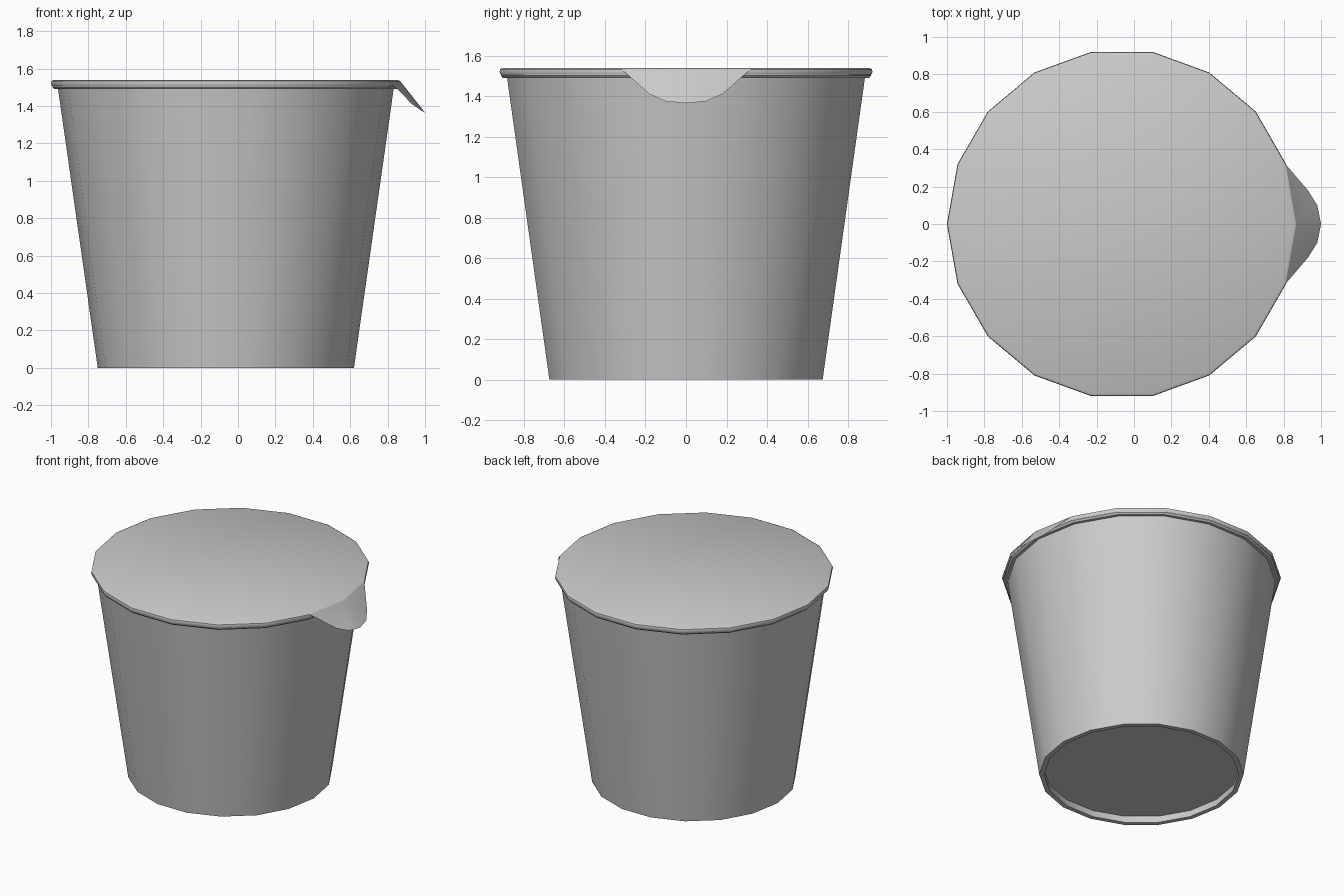
import bpy, bmesh
from math import cos, sin, tau, radians

if "Cube" in bpy.data.objects:
    bpy.data.objects.remove(bpy.data.objects["Cube"])

SIDES = 18
CX = -0.065  # cup axis; the pull tab takes up the rest of the width


def lathe(bm, profile):
    """Spin (radius, z) points round the cup axis; a zero radius is a cap."""
    rings = []
    for r, z in profile:
        if r == 0:
            rings.append(None)
            continue
        rings.append([bm.verts.new((CX + r * cos(tau * i / SIDES),
                                    r * sin(tau * i / SIDES), z))
                      for i in range(SIDES)])
    for a, b in zip(rings, rings[1:]):
        if a is None or b is None:
            bm.faces.new(a or b)
            continue
        for i in range(SIDES):
            j = (i + 1) % SIDES
            bm.faces.new((a[i], a[j], b[j], b[i]))
    return rings


def finish(bm, name):
    bmesh.ops.recalc_face_normals(bm, faces=bm.faces)
    mesh = bpy.data.meshes.new(name)
    bm.to_mesh(mesh)
    bm.free()
    ob = bpy.data.objects.new(name, mesh)
    bpy.context.collection.objects.link(ob)
    bpy.ops.object.select_all(action='DESELECT')
    ob.select_set(True)
    bpy.context.view_layer.objects.active = ob
    bpy.ops.object.shade_smooth_by_angle(angle=radians(35))
    return ob


# Hollow cup: recessed base, foot, tapered wall, rolled rim, inside
bm = bmesh.new()
lathe(bm, [(0, 0.05), (0.657, 0.05), (0.652, 0), (0.685, 0), (0.897, 1.49),
           (0.918, 1.49), (0.928, 1.502), (0.922, 1.525), (0.87, 1.53),
           (0.668, 0.08), (0, 0.08)])
finish(bm, "cup")

# Foil lid folded over the rim
bm = bmesh.new()
rings = lathe(bm, [(0, 1.54), (0.918, 1.54), (0.932, 1.533),
                   (0.935, 1.52), (0.93, 1.507)])

# Pull tab: fan from the lid edge, bent downwards
edge = rings[2]
half = [(0.93, 0.18, 1.41), (0.98, 0.10, 1.375)]
outer = [bm.verts.new(p) for p in
         [(x, -y, z) for x, y, z in half] + [(1.0, 0, 1.365)] + half[::-1]]
chain = [edge[-1]] + outer + [edge[1]]
for a, b in zip(chain, chain[1:]):
    bm.faces.new((edge[0], a, b))
finish(bm, "foil_lid")
